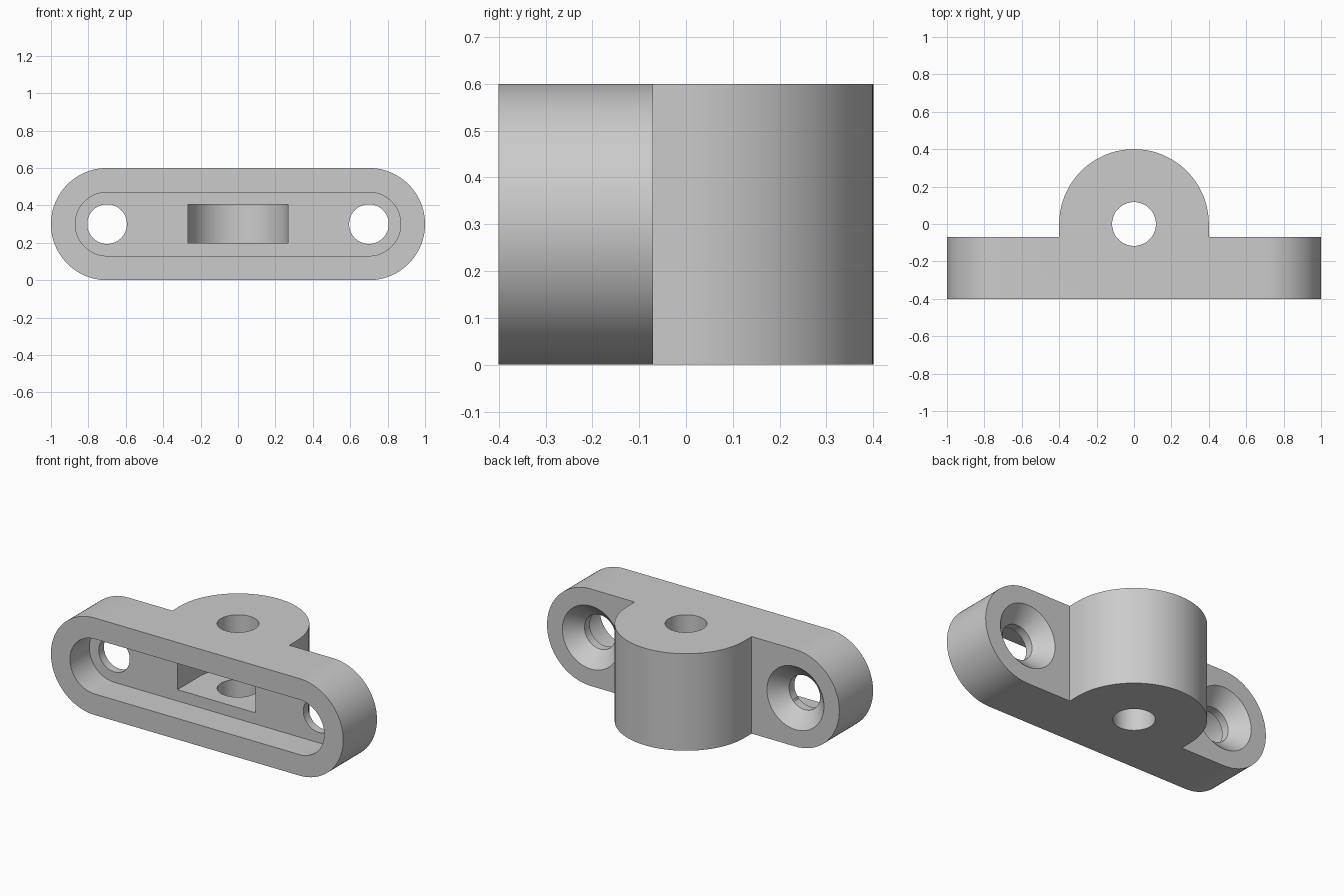
import bpy, bmesh, math
from mathutils import Matrix, Vector

if "Cube" in bpy.data.objects:
    bpy.data.objects.remove(bpy.data.objects["Cube"])

MID = 0.3    # height of the plate's centre line
BORE = 0.7   # distance of the screw holes from the middle

grey = bpy.data.materials.new("light grey")
grey.use_nodes = True
grey.diffuse_color = (0.6, 0.6, 0.6, 1)
grey.node_tree.nodes["Principled BSDF"].inputs["Base Color"].default_value = grey.diffuse_color


def arc(cx, cy, r, start, end, steps=48):
    angles = [math.radians(start + (end - start) * i / steps) for i in range(steps + 1)]
    return [(cx + r * math.cos(a), cy + r * math.sin(a)) for a in angles]


def to_object(name, bm):
    bmesh.ops.recalc_face_normals(bm, faces=bm.faces)
    mesh = bpy.data.meshes.new(name)
    bm.to_mesh(mesh)
    bm.free()
    mesh.materials.append(grey)
    obj = bpy.data.objects.new(name, mesh)
    bpy.context.collection.objects.link(obj)
    return obj


def prism(name, outline, place, low, high):
    """Extrude a 2D outline; place(u, v, w) puts it into space."""
    bm = bmesh.new()
    face = bm.faces.new([bm.verts.new(place(u, v, low)) for u, v in outline])
    new = bmesh.ops.extrude_face_region(bm, geom=[face])["geom"]
    shift = Vector(place(0, 0, high)) - Vector(place(0, 0, low))
    bmesh.ops.translate(bm, vec=shift, verts=[g for g in new if isinstance(g, bmesh.types.BMVert)])
    return to_object(name, bm)


def along_y(u, v, w):
    return (u, w, v)


def along_z(u, v, w):
    return (u, v, w)


def stadium(r):
    return arc(BORE, MID, r, -90, 90) + arc(-BORE, MID, r, 90, 270)


def rounded_back(r, front):
    """Straight sides starting at front, closed by a half circle."""
    return [(-r, front), (r, front)] + arc(0, 0, r, 0, 180, 64)


def cone(name, x, r_front, r_back, front, back):
    bm = bmesh.new()
    bmesh.ops.create_cone(bm, cap_ends=True, segments=64, radius1=r_front, radius2=r_back,
                          depth=back - front,
                          matrix=Matrix.Translation((x, (front + back) / 2, MID))
                          @ Matrix.Rotation(-math.pi / 2, 4, "X"))
    return to_object(name, bm)


def combine(target, tool, operation):
    mod = target.modifiers.new(tool.name, "BOOLEAN")
    mod.operation = operation
    mod.solver = "EXACT"
    mod.object = tool
    bpy.context.view_layer.objects.active = target
    bpy.ops.object.modifier_apply(modifier=mod.name)
    bpy.data.objects.remove(tool)


# Mounting plate with the round boss on its back
bracket = prism("mounting_bracket", stadium(0.3), along_y, -0.4, -0.07)
combine(bracket, prism("boss", rounded_back(0.4, -0.2), along_z, 0, 0.6), "UNION")

# Long recess in the front, then the nut pocket reaching into the boss
combine(bracket, prism("recess", stadium(0.17), along_y, -0.5, -0.21), "DIFFERENCE")
combine(bracket, prism("nut_pocket", rounded_back(0.267, -0.3), along_z, 0.2, 0.405), "DIFFERENCE")

# Vertical bore
combine(bracket, prism("bore", arc(0, 0, 0.117, 0, 354, 59), along_z, -0.1, 0.7), "DIFFERENCE")

# Screw holes, countersunk from the back
for x in (-BORE, BORE):
    combine(bracket, cone("screw_hole", x, 0.106, 0.106, -0.3, 0), "DIFFERENCE")
    combine(bracket, cone("countersink", x, 0.105, 0.205, -0.16, -0.06), "DIFFERENCE")

bpy.ops.object.select_all(action="DESELECT")
bracket.select_set(True)
bpy.context.view_layer.objects.active = bracket
bpy.ops.object.shade_smooth_by_angle(angle=math.radians(30))
